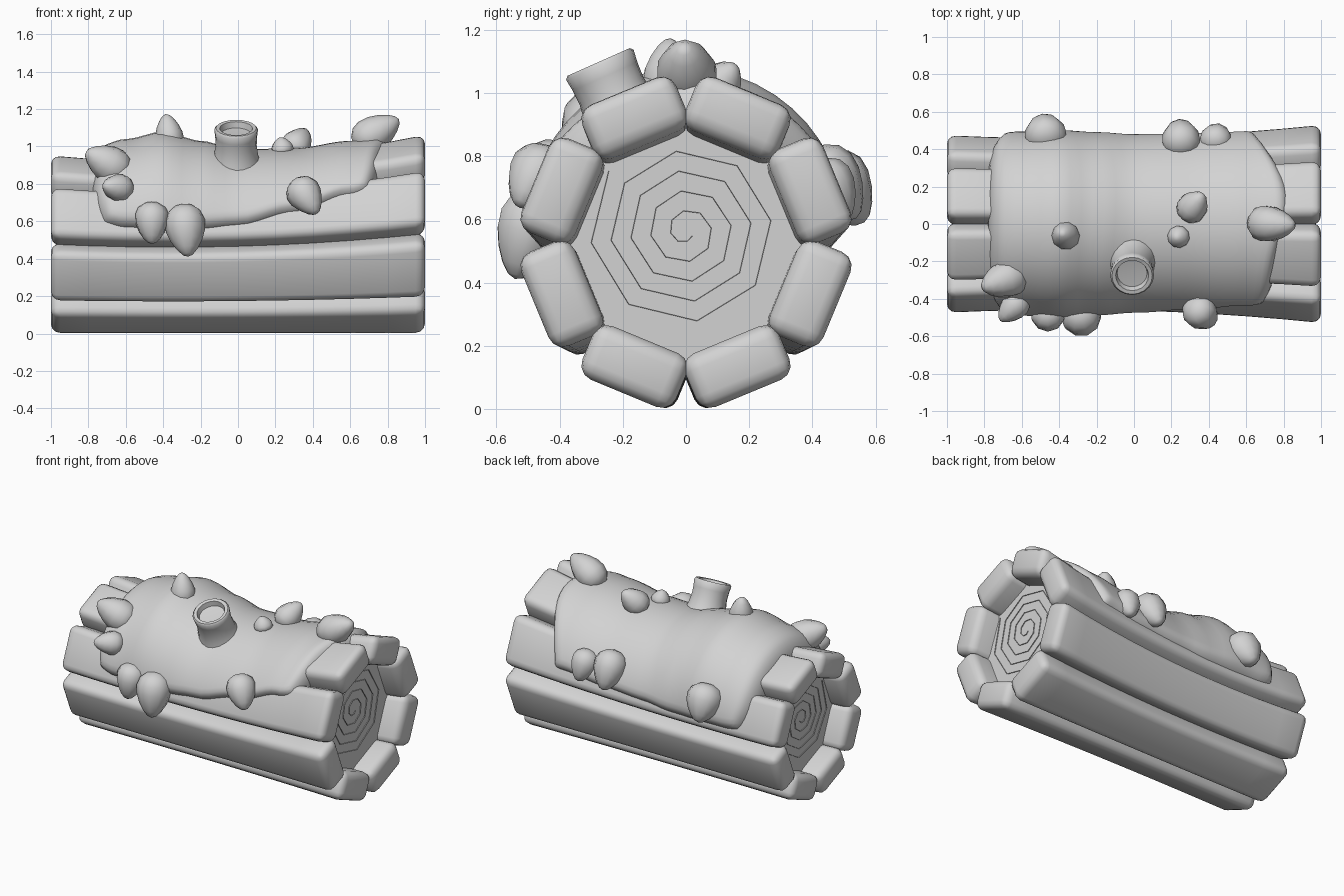
import bpy, bmesh, math
from mathutils import Vector, Matrix

if "Cube" in bpy.data.objects:
    bpy.data.objects.remove(bpy.data.objects["Cube"], do_unlink=True)

GREY = (0.65, 0.65, 0.65, 1)
grey = bpy.data.materials.new("plain_grey")
grey.use_nodes = True
grey.diffuse_color = GREY
grey.node_tree.nodes["Principled BSDF"].inputs["Base Color"].default_value = GREY

CENTRE = 0.533
END = 0.86


def finish(name, bm, angle=40):
    bmesh.ops.recalc_face_normals(bm, faces=bm.faces)
    mesh = bpy.data.meshes.new(name)
    bm.to_mesh(mesh)
    bm.free()
    mesh.materials.append(grey)
    obj = bpy.data.objects.new(name, mesh)
    bpy.context.collection.objects.link(obj)
    bpy.ops.object.select_all(action="DESELECT")
    obj.select_set(True)
    bpy.context.view_layer.objects.active = obj
    bpy.ops.object.shade_smooth_by_angle(angle=math.radians(angle))


def girth(x):
    # The log narrows at the middle and flares towards one end
    return 0.875 + 0.052 * x + 0.073 * x * x


def flare(bm):
    for v in bm.verts:
        s = girth(v.co.x)
        v.co.y *= s
        v.co.z = (v.co.z + CENTRE) * s


def slice_along(bm, cuts=9):
    for i in range(cuts):
        x = -0.8 + 1.6 * i / (cuts - 1)
        bmesh.ops.bisect_plane(bm, geom=bm.verts[:] + bm.edges[:] + bm.faces[:],
                               plane_co=(x, 0, 0), plane_no=(1, 0, 0))


# Eight rounded planks around the log
for i in range(8):
    bm = bmesh.new()
    bmesh.ops.create_cube(bm, size=1)
    bmesh.ops.scale(bm, vec=(2, 0.325, 0.185), verts=bm.verts)
    bmesh.ops.bevel(bm, geom=bm.edges[:], offset=0.05, segments=3, profile=0.5, affect="EDGES")
    slice_along(bm)
    bmesh.ops.translate(bm, vec=(0, 0, 0.43), verts=bm.verts)
    bmesh.ops.rotate(bm, matrix=Matrix.Rotation(math.radians(22.5 + 45 * i), 3, "X"), verts=bm.verts)
    flare(bm)
    finish(f"bark_plank_{i + 1}", bm, 60)

# Inner wood, deeply recessed at both ends
bm = bmesh.new()
bmesh.ops.create_cone(bm, cap_ends=True, segments=8, radius1=0.39, radius2=0.39, depth=2 * END)
bmesh.ops.rotate(bm, matrix=Matrix.Rotation(math.pi / 2, 3, "Y"), verts=bm.verts)
slice_along(bm)
flare(bm)
finish("inner_wood", bm, 30)

# Hairline growth spiral on each end
STEPS = 36
for side, name in ((1, "left"), (-1, "right")):
    bm = bmesh.new()
    s = girth(side)
    rows = []
    for i in range(STEPS + 1):
        a = math.radians(142 + 45 * (STEPS - i))
        row = []
        for off, lift in ((-0.001, -0.001), (0, 0.005), (0.001, -0.001)):
            r = (0.025 + 0.285 * i / STEPS + off) * s
            row.append(bm.verts.new((side * (END + lift), r * math.cos(a), (CENTRE + 0.03) * s + r * math.sin(a))))
        rows.append(row)
    for a, b in zip(rows, rows[1:]):
        for k in range(2):
            bm.faces.new((a[k], a[k + 1], b[k + 1], b[k]))
    finish(f"growth_spiral_{name}", bm, 20)


def lookup(table, x):
    keys = (-0.76, -0.6, -0.4, -0.2, 0, 0.3, 0.6, 0.82)
    for i in range(len(keys) - 1):
        if x <= keys[i + 1]:
            t = max(0, (x - keys[i]) / (keys[i + 1] - keys[i]))
            t = t * t * (3 - 2 * t)
            return table[i] + (table[i + 1] - table[i]) * t
    return table[-1]


# Moss blanket draped over the log, with rolled edges sunk between the planks
crest = (1.0, 1.04, 1.08, 1.03, 0.985, 0.99, 1.03, 1.05)
front_hem = (0.6, 0.56, 0.55, 0.55, 0.57, 0.65, 0.75, 0.84)
back_hem = (0.55, 0.53, 0.53, 0.53, 0.55, 0.57, 0.61, 0.7)
NU, NV = 40, 36


def spread(t):
    # Packs grid rows towards the edges
    return 0.5 - 0.5 * math.cos(math.pi * t)


def roll(distance):
    k = 1 - min(1, distance / 0.08)
    return 0.14 * (1 - math.sqrt(max(0, 1 - k * k)))


bm = bmesh.new()
grid = []
for i in range(NU + 1):
    u = spread(i / NU)
    row = []
    for j in range(NV + 1):
        w = 2 * spread(j / NV) - 1
        right_end = 0.83 + 0.025 * math.sin(5 * w) - 0.2 * w * w * (1 - 0.3 * w * w)
        left_end = -0.78 + 0.06 * abs(w) ** 6
        x = left_end + (right_end - left_end) * u
        cz = CENTRE * girth(x)
        side_r = 0.5 * girth(x) + 0.06
        hem = lookup(back_hem if w > 0 else front_hem, x)
        theta = w * math.acos(max(-1, min(1, (hem - cz) / side_r)))
        top_r = lookup(crest, x) - cz
        r = side_r + (top_r - side_r) * max(0, math.cos(theta)) ** 1.1
        edge = min(x - left_end, right_end - x, (1 - abs(w)) * 0.75)
        r -= roll(edge)
        row.append(bm.verts.new((x, r * math.sin(theta), cz + r * math.cos(theta))))
    grid.append(row)
for i in range(NU):
    for j in range(NV):
        bm.faces.new((grid[i][j], grid[i + 1][j], grid[i + 1][j + 1], grid[i][j + 1]))
finish("moss_blanket", bm, 80)


# Pointed buds: centre, tip direction, length, width
buds = [
    ((-0.70, -0.30, 0.91), (-0.8, -0.3, 0.45), 0.27, 0.19),
    ((-0.65, -0.45, 0.78), (-0.6, -0.6, 0.1), 0.19, 0.14),
    ((-0.46, -0.49, 0.59), (0, -0.3, -1), 0.23, 0.17),
    ((-0.28, -0.50, 0.55), (0.1, -0.3, -1), 0.29, 0.20),
    ((0.365, -0.48, 0.73), (0.45, -0.4, -0.7), 0.23, 0.17),
    ((-0.37, -0.06, 1.07), (-0.15, 0.1, 1), 0.21, 0.14),
    ((0.235, -0.07, 1.0), (-0.2, -0.1, 1), 0.10, 0.11),
    ((0.32, 0.10, 1.02), (0.4, 0.5, 0.6), 0.20, 0.15),
    ((0.74, 0.0, 1.075), (0.85, -0.05, 0.5), 0.28, 0.18),
    ((-0.475, 0.49, 0.69), (-0.1, 0.6, -0.8), 0.25, 0.21),
    ((0.25, 0.465, 0.71), (-0.05, 0.55, -0.8), 0.26, 0.19),
    ((0.44, 0.46, 0.69), (0.1, 0.45, -0.8), 0.21, 0.16),
]
for n, (centre, tip, length, width) in enumerate(buds):
    bm = bmesh.new()
    bmesh.ops.create_uvsphere(bm, u_segments=10, v_segments=8, radius=0.5)
    for v in bm.verts:
        taper = 1.05 - 0.7 * v.co.z
        v.co = Vector((v.co.x * taper * width, v.co.y * taper * width, v.co.z * length))
    turn = Vector(tip).to_track_quat("Z", "Y").to_matrix().to_4x4()
    bmesh.ops.transform(bm, matrix=Matrix.Translation(centre) @ turn, verts=bm.verts)
    finish(f"bud_{n + 1}", bm, 60)

# Hollow branch stub leaning to the front
profile = [(0.16, -0.02), (0.135, 0.04), (0.118, 0.09), (0.11, 0.15), (0.112, 0.2), (0.117, 0.24),
           (0.108, 0.25), (0.088, 0.248), (0.08, 0.215), (0, 0.21)]
bm = bmesh.new()
verts = [bm.verts.new((r, 0, z)) for r, z in profile]
edges = [bm.edges.new(p) for p in zip(verts, verts[1:])]
bmesh.ops.spin(bm, geom=verts + edges, cent=(0, 0, 0), axis=(0, 0, 1), angle=2 * math.pi, steps=20)
bmesh.ops.remove_doubles(bm, verts=bm.verts, dist=0.0005)
lean = Matrix.Translation((-0.01, -0.175, 0.87)) @ Matrix.Rotation(math.radians(24), 4, "X")
bmesh.ops.transform(bm, matrix=lean, verts=bm.verts)
finish("branch_stub", bm, 50)
